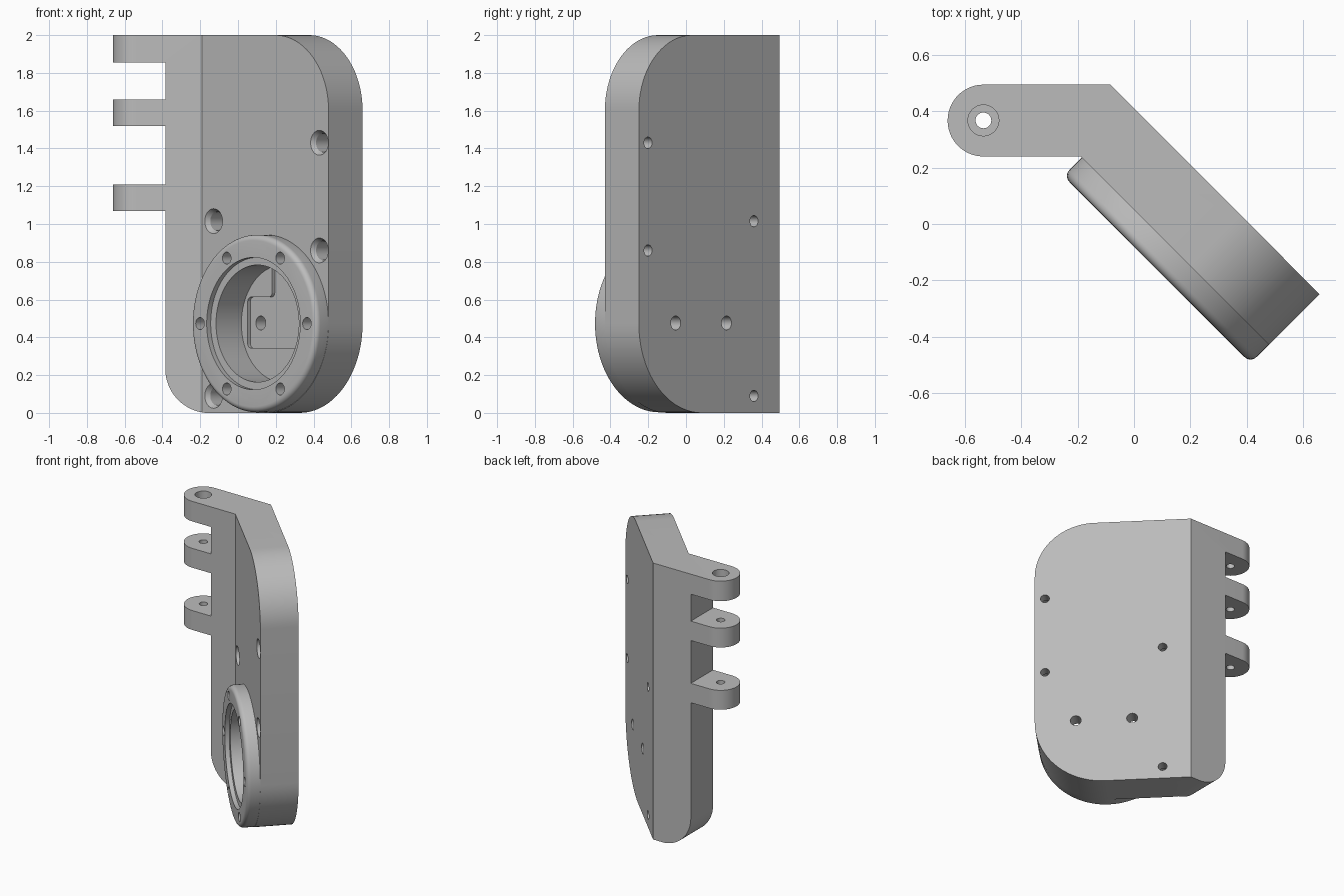
import bpy, bmesh, math
from mathutils import Matrix, Vector

cube = bpy.data.objects.get("Cube")
if cube:
    bpy.data.objects.remove(cube, do_unlink=True)

grey = bpy.data.materials.new("satin_grey")
grey.use_nodes = True
colour = (0.5, 0.5, 0.5, 1)
grey.diffuse_color = colour
grey.node_tree.nodes["Principled BSDF"].inputs["Base Color"].default_value = colour


def frame(a, b, d, origin):
    """Matrix taking (a, b, depth) coordinates to the world."""
    m = Matrix((Vector(a).normalized(), Vector(b).normalized(), Vector(d).normalized()))
    return Matrix.Translation(origin) @ m.transposed().to_4x4()


PLAN = Matrix.Identity(4)
FRONT = frame((1, 0, 0), (0, 0, 1), (0, 1, 0), (0, 0, 0))
PLATE = frame((1, -1, 0), (0, 0, 1), (1, 1, 0), (-0.04, -0.04, 0))
PIN = frame((1, 0, 0), (0, 1, 0), (0, 0, -1), (0, 0, 2))


def outline(corners, steps=20):
    """Polygon whose corners are (x, y) or, when rounded, (x, y, radius)."""
    pts = []
    for i, c in enumerate(corners):
        p = Vector(c[:2])
        if len(c) == 2:
            pts.append(p)
            continue
        a = (Vector(corners[i - 1][:2]) - p).normalized()
        b = (Vector(corners[(i + 1) % len(corners)][:2]) - p).normalized()
        half = a.angle(b) / 2
        centre = p + (a + b).normalized() * c[2] / math.sin(half)
        t = c[2] / math.tan(half)
        v0, v1 = p + a * t - centre, p + b * t - centre
        w = v0.angle(v1)
        for k in range(steps + 1):
            f = k / steps
            pts.append(centre + (v0 * math.sin((1 - f) * w) + v1 * math.sin(f * w)) / math.sin(w))
    return pts


def loft(name, rings, matrix):
    """Closed solid through matching rings of points."""
    bm = bmesh.new()
    loops = [[bm.verts.new(matrix @ Vector(p)) for p in ring] for ring in rings]
    n = len(loops[0])
    for lo, hi in zip(loops, loops[1:]):
        for i in range(n):
            j = (i + 1) % n
            bm.faces.new((lo[i], lo[j], hi[j], hi[i]))
    bm.faces.new(loops[0])
    bm.faces.new(loops[-1])
    bmesh.ops.recalc_face_normals(bm, faces=bm.faces)
    mesh = bpy.data.meshes.new(name)
    bm.to_mesh(mesh)
    bm.free()
    mesh.materials.append(grey)
    ob = bpy.data.objects.new(name, mesh)
    bpy.context.collection.objects.link(ob)
    return ob


def slab(name, corners, matrix, near, far):
    pts = outline(corners)
    return loft(name, [[(p.x, p.y, d) for p in pts] for d in (near, far)], matrix)


def turned(name, profile, matrix, u, v, sides=48):
    """Solid of revolution from (radius, depth) pairs."""
    ang = [2 * math.pi * i / sides for i in range(sides)]
    return loft(name, [[(u + r * math.cos(t), v + r * math.sin(t), d) for t in ang]
                       for r, d in profile], matrix)


def combine(target, tool, operation):
    tool.hide_render = True
    mod = target.modifiers.new(operation, 'BOOLEAN')
    mod.operation, mod.solver, mod.object = operation, 'EXACT', tool
    bpy.context.view_layer.objects.active = target
    bpy.ops.object.modifier_apply(modifier=mod.name)
    bpy.data.objects.remove(tool, do_unlink=True)


# Bent body with hinge tongue, drawn in plan
body = slab("hinge_plate", [
    (-0.662, 0.24, 0.127), (-0.19, 0.24), (0.48, -0.43), (0.66, -0.25),
    (-0.083, 0.495), (-0.662, 0.495, 0.127)], PLAN, -0.1, 2.1)

# Rounded outer end of the slanted plate
combine(body, slab("plate_outline", [
    (-1.5, 0), (0.643, 0, 0.472), (0.643, 2, 0.4), (-1.5, 2)], PLATE, -1, 2), 'INTERSECT')

# Knuckle gaps and rounded lower corner of the hinge leaf
L, E = -1, -0.385
combine(body, slab("leaf_outline", [
    (L, 2.1), (L, 1.855), (E, 1.855), (E, 1.66), (L, 1.66), (L, 1.52), (E, 1.52),
    (E, 1.21), (L, 1.21), (L, 1.07), (E, 1.07), (E, -0.001, 0.235),
    (1, -0.001), (1, 2.1)], FRONT, -1, 1), 'INTERSECT')

# Raised round boss with softened rim
CU, CZ, RIM = 0.172, 0.473, 0.47
boss = [(RIM - 0.03 * (1 - math.sin(t)), 0.03 * (1 - math.cos(t)))
        for t in [math.pi / 2 * k / 6 for k in range(7)]]
combine(body, turned("boss", boss + [(RIM, 0.12)], PLATE, CU, CZ, 96), 'UNION')

# Stepped bore and the T-shaped pocket in its floor
combine(body, turned("bore", [(0.35, -0.1), (0.35, 0.03), (0.31, 0.03), (0.31, 0.22)],
                     PLATE, CU, CZ, 96), 'DIFFERENCE')
combine(body, slab("pocket", [
    (CU - 0.263, CZ - 0.13, 0.025), (CU + 0.263, CZ - 0.13, 0.025),
    (CU + 0.263, CZ + 0.14, 0.025), (CU + 0.08, CZ + 0.14, 0.025), (CU + 0.08, CZ + 0.295),
    (CU - 0.08, CZ + 0.295), (CU - 0.08, CZ + 0.14, 0.025), (CU - 0.263, CZ + 0.14, 0.025)],
    PLATE, 0.2, 0.24), 'DIFFERENCE')

# Ring of screw holes in the boss
for k in range(6):
    a = k * math.pi / 3
    combine(body, turned("boss_hole", [(0.032, -0.1), (0.032, 0.15)], PLATE,
                         CU + 0.4 * math.cos(a), CZ + 0.4 * math.sin(a), 24), 'DIFFERENCE')

# Countersunk mounting holes through the plate
mount = [(0.066, 0.05), (0.066, 0.092), (0.05, 0.117), (0.05, 0.27), (0.03, 0.27), (0.03, 0.4)]
for u, z in [(0.574, 1.43), (0.574, 0.86), (-0.218, 1.015), (-0.218, 0.09)]:
    combine(body, turned("mount_hole", mount, PLATE, u, z, 32), 'DIFFERENCE')

# Pair of through holes in the pocket floor
for side in (-1, 1):
    combine(body, turned("pocket_hole", [(0.037, 0.2), (0.037, 0.4)], PLATE,
                         CU + 0.005 + side * 0.19, CZ + 0.003, 24), 'DIFFERENCE')

# Hinge pin hole with counterbore in the top knuckle
combine(body, turned("pin_hole", [(0.055, -0.1), (0.055, 0.07), (0.028, 0.07), (0.028, 1.1)],
                     PIN, -0.535, 0.368, 32), 'DIFFERENCE')

# Smooth the rounded surfaces, keep the edges crisp
bpy.ops.object.select_all(action='DESELECT')
body.select_set(True)
bpy.context.view_layer.objects.active = body
bpy.ops.object.shade_smooth_by_angle(angle=math.radians(30))
